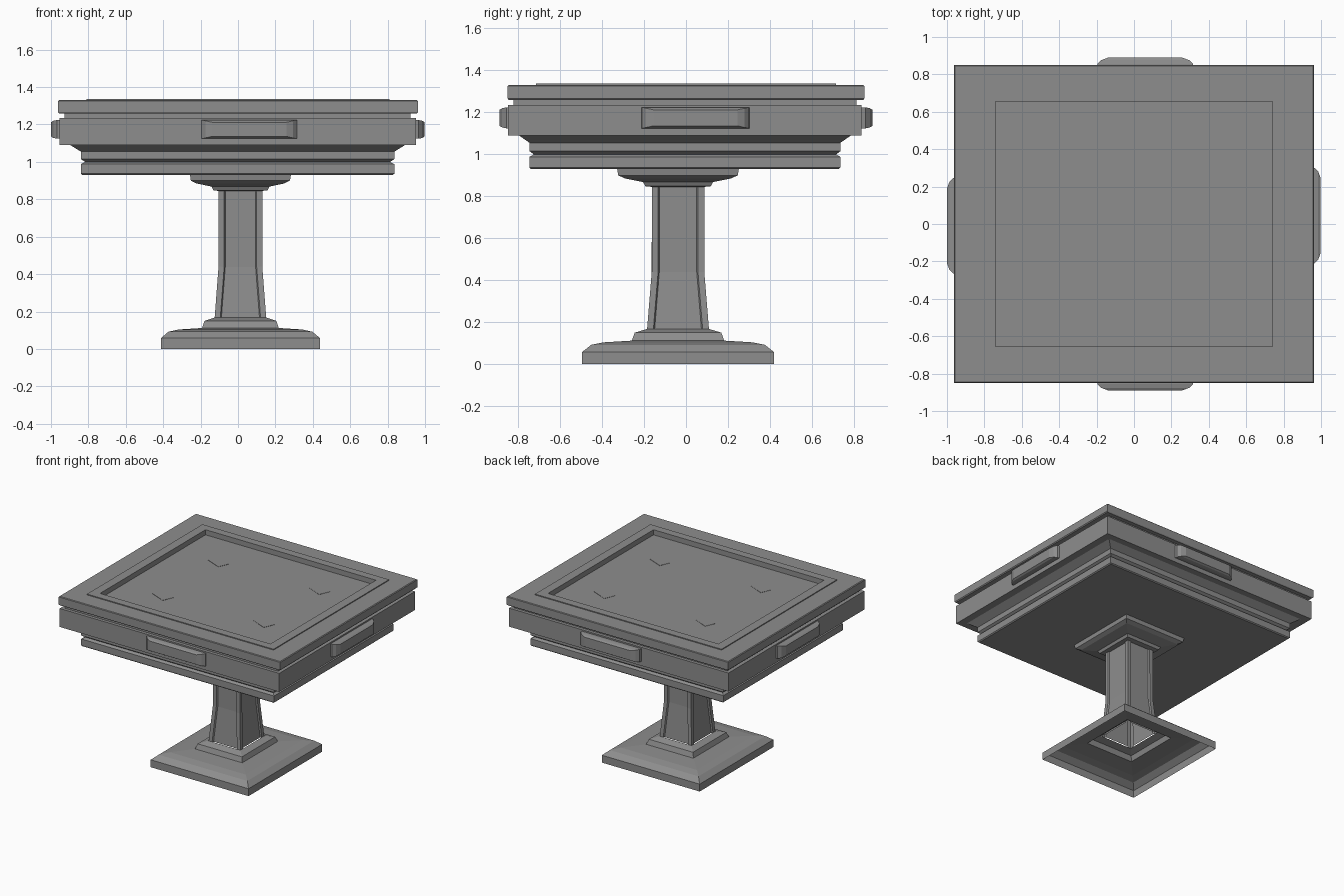
import bpy
import bmesh
from math import radians
from mathutils import Matrix, Vector

old = bpy.data.objects.get("Cube")
if old:
    bpy.data.objects.remove(old)

grey = bpy.data.materials.new("plain_grey")
grey.use_nodes = True
COLOUR = (0.27, 0.27, 0.27, 1)
grey.diffuse_color = COLOUR
grey.node_tree.nodes["Principled BSDF"].inputs["Base Color"].default_value = COLOUR


def loft(name, rings, matrix, bottom=True, top=True, panel=False):
    """Rectangular rings (half x, half y, z) joined bottom to top."""
    bm = bmesh.new()
    loops = [[bm.verts.new((sx * hx, sy * hy, z))
              for sx, sy in ((-1, -1), (1, -1), (1, 1), (-1, 1))]
             for hx, hy, z in rings]
    sides = [[], [], [], []]
    for a, b in zip(loops, loops[1:]):
        for i in range(4):
            j = (i + 1) % 4
            sides[i].append(bm.faces.new((a[i], a[j], b[j], b[i])))
    if bottom:
        bm.faces.new(loops[0][::-1])
    if top:
        bm.faces.new(loops[-1])
    bm.normal_update()
    # Sunken panel running along each side
    if panel:
        for faces in sides:
            bmesh.ops.inset_region(bm, faces=faces, thickness=0.03, use_even_offset=True)
            bmesh.ops.inset_region(bm, faces=faces, thickness=0.006, depth=-0.01,
                                   use_even_offset=True)
    mesh = bpy.data.meshes.new(name)
    bm.to_mesh(mesh)
    bm.free()
    mesh.materials.append(grey)
    obj = bpy.data.objects.new(name, mesh)
    obj.matrix_world = matrix
    bpy.context.collection.objects.link(obj)
    return obj


def scaled(profile, ratio):
    return [(h, h * ratio, z) for h, z in profile]


at = Matrix.Translation
DEPTH = 0.884
pedestal = at((0.013, -0.038, 0))

# Moulded table body below the top slab
loft("table_body", scaled([
    (0.83, 0.93), (0.838, 0.937), (0.838, 0.988), (0.815, 1.0), (0.838, 1.015),
    (0.838, 1.055), (0.895, 1.09), (0.953, 1.09), (0.953, 1.235),
    (0.925, 1.235), (0.925, 1.262)], DEPTH), at((-0.002, -0.005, 0)), top=False)

# Top slab with raised rim and sunken playing surface
loft("table_top", scaled([
    (0.92, 1.26), (0.957, 1.26), (0.9625, 1.267), (0.9625, 1.325), (0.957, 1.33),
    (0.81, 1.33), (0.81, 1.337), (0.74, 1.337), (0.74, 1.297)], DEPTH),
    at((0, 0, 0)))

# Pedestal: hollow foot, panelled column, stepped collar
loft("base", scaled([
    (0.425, 0), (0.425, 0.058), (0.385, 0.092), (0.33, 0.104), (0.205, 0.112),
    (0.192, 0.15), (0.14, 0.167)], 1.075), pedestal, bottom=False, top=False)
loft("column", scaled([(0.138, 0.165), (0.117, 0.44), (0.117, 0.85)], 1.07),
     pedestal, bottom=False, top=False, panel=True)
loft("collar", scaled([
    (0.117, 0.845), (0.145, 0.848), (0.155, 0.868), (0.235, 0.885),
    (0.265, 0.9), (0.27, 0.932)], 1.075), pedestal)

# Drawer pulls, one on each side, bulging outward
pulls = {
    "front_pull": (0, (0.06, -0.842)),
    "right_side_pull": (90, (0.951, 0.045)),
    "back_pull": (180, (0.06, 0.842)),
    "left_side_pull": (270, (-0.953, -0.01)),
}
for name, (angle, (x, y)) in pulls.items():
    turn = Matrix.Rotation(radians(angle), 4, "Z") @ Matrix.Rotation(radians(90), 4, "X")
    loft(name, [(0.258, 0.05, -0.005), (0.255, 0.05, 0.014), (0.235, 0.046, 0.034),
                (0.2, 0.038, 0.047)],
         at((x, y, 1.174)) @ turn)

# Thin cards lying on the playing surface
for i, (x, y) in enumerate(((0.455, 0.36), (-0.4, -0.36), (-0.4, 0.33), (0.45, -0.32))):
    loft(f"card_{i + 1}", [(0.068, 0.045, 0), (0.068, 0.045, 0.002)],
         at(Vector((x, y, 1.297))) @ Matrix.Rotation(radians(-23), 4, "Z"))
